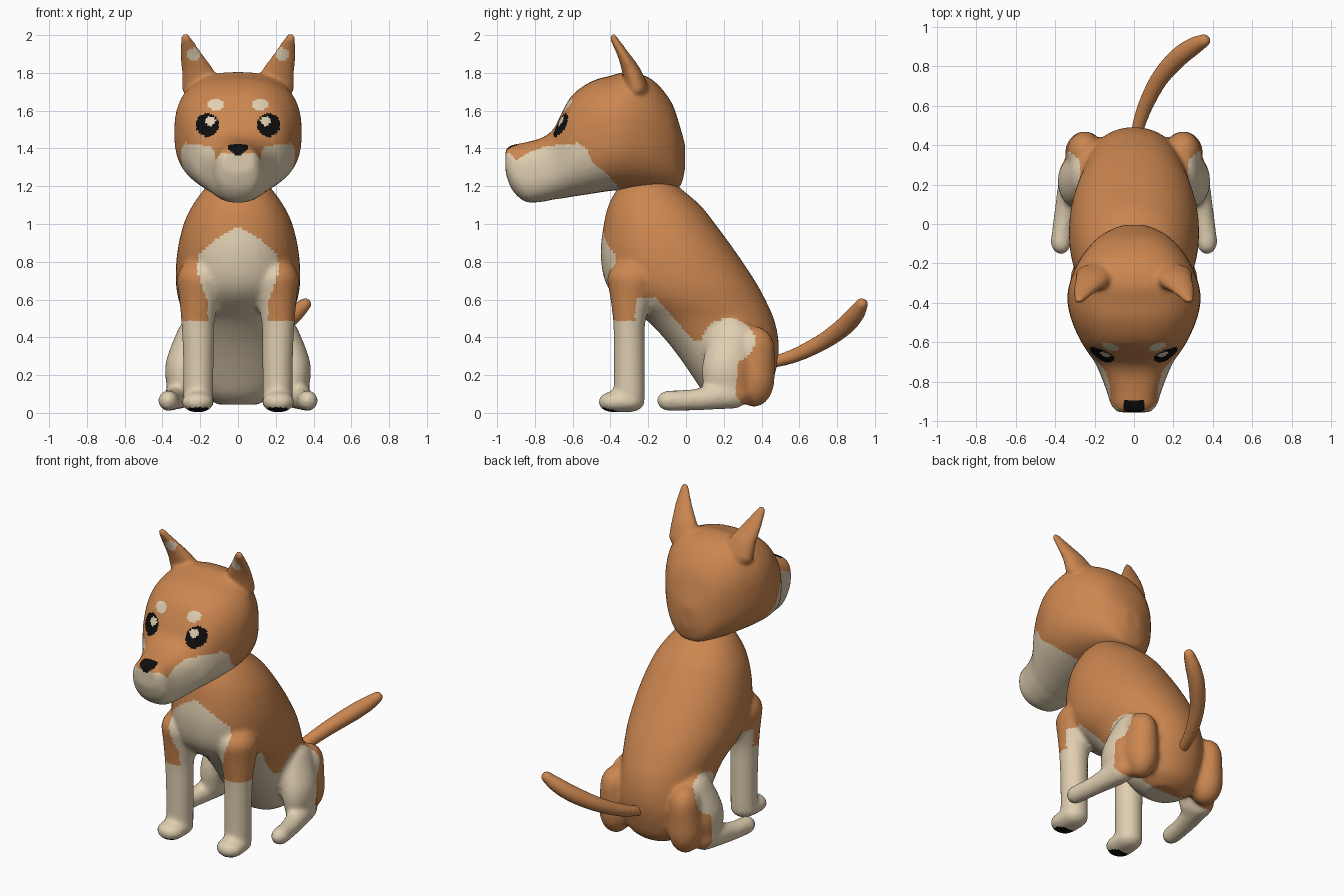
import bpy, bmesh, math
from mathutils import Vector

if "Cube" in bpy.data.objects:
    bpy.data.objects.remove(bpy.data.objects["Cube"])


def material(name, rgb):
    m = bpy.data.materials.new(name)
    m.diffuse_color = (*rgb, 1)
    m.use_nodes = True
    m.node_tree.nodes["Principled BSDF"].inputs["Base Color"].default_value = m.diffuse_color
    return m


MATS = [material("orange fur", (0.60, 0.24, 0.08)),
        material("cream fur", (0.74, 0.62, 0.44)),
        material("black", (0.004, 0.004, 0.004))]
ORANGE, CREAM, BLACK = 0, 1, 2


def spline(rows, steps):
    """Smoothly interpolated rows (Catmull-Rom)."""
    out = []
    for i in range(len(rows) - 1):
        quad = (rows[max(i - 1, 0)], rows[i], rows[i + 1], rows[min(i + 2, len(rows) - 1)])
        for s in range(steps):
            t = s / steps
            out.append([0.5 * (2 * b + (c - a) * t + (2 * a - 5 * b + 4 * c - d) * t * t
                               + (3 * b - a - 3 * c + d) * t ** 3) for a, b, c, d in zip(*quad)])
    return out + [list(rows[-1])]


def skin(bm, rings):
    """Closed surface through rings of points."""
    rings = [[bm.verts.new(p) for p in ring] for ring in rings]
    faces = [bm.faces.new(rings[0]), bm.faces.new(rings[-1])]
    for a, b in zip(rings, rings[1:]):
        for k in range(len(a)):
            j = (k + 1) % len(a)
            faces.append(bm.faces.new((a[k], a[j], b[j], b[k])))
    bmesh.ops.recalc_face_normals(bm, faces=faces)


def loft(bm, stations, axis, power, sides=40):
    """Rounded sections (position, low, high, half width) along y or z."""
    def curve(v):
        return math.copysign(abs(v) ** (2 / power), v)
    rings = []
    for t, lo, hi, hw in spline(stations, 4):
        ring = []
        for k in range(sides):
            a = 2 * math.pi * k / sides
            u = hw * curve(math.cos(a))
            v = (lo + hi) / 2 + (hi - lo) / 2 * curve(math.sin(a))
            ring.append((u, t, v) if axis == 'y' else (u, v, t))
        rings.append(ring)
    skin(bm, rings)


def limb(bm, rows, mirror=True, sides=20):
    """Round-ended tube through ellipsoids (x, y, z, rx, ry, rz)."""
    pts = spline(rows, 5)
    for s in ((1, -1) if mirror else (1,)):
        rings = []
        last = len(pts) - 1
        for i, (x, y, z, *r) in enumerate(pts):
            t = (Vector(pts[min(i + 1, last)][:3]) - Vector(pts[max(i - 1, 0)][:3])).normalized()
            u = t.cross(Vector((1, 0, 0))).normalized()
            w = t.cross(u)
            tilts = (-80, -60, -40, -20, 0) if i == 0 else (0, 20, 40, 60, 80) if i == last else (0,)
            for f in map(math.radians, tilts):
                ring = []
                for k in range(sides):
                    a = 2 * math.pi * k / sides
                    d = (u * math.cos(a) + w * math.sin(a)) * math.cos(f) + t * math.sin(f)
                    ring.append((s * (x + r[0] * d.x), y + r[1] * d.y, z + r[2] * d.z))
                rings.append(ring)
        skin(bm, rings)


def fuse(name, bm, rule, voxel, smooth):
    """Melt overlapping volumes into one skin and paint its faces by rule."""
    src = bpy.data.meshes.new(name)
    bm.to_mesh(src)
    bm.free()
    ob = bpy.data.objects.new(name, src)
    bpy.context.collection.objects.link(ob)
    r = ob.modifiers.new("skin", 'REMESH')
    r.mode = 'VOXEL'
    r.voxel_size = voxel
    s = ob.modifiers.new("soften", 'SMOOTH')
    s.factor, s.iterations = 0.5, smooth
    mesh = bpy.data.meshes.new_from_object(ob.evaluated_get(bpy.context.evaluated_depsgraph_get()))
    ob.modifiers.clear()
    ob.data = mesh
    mesh.materials.clear()
    for m in MATS:
        mesh.materials.append(m)
    index = []
    for p in mesh.polygons:
        x, y, z = p.center
        index.append(rule(abs(x), y, z, p.normal))
    mesh.polygons.foreach_set("material_index", index)
    mesh.polygons.foreach_set("use_smooth", [True] * len(index))
    mesh.update()


def piecewise(points, v):
    if v <= points[0][0]:
        return points[0][1]
    for (a, fa), (b, fb) in zip(points, points[1:]):
        if v <= b:
            return fa + (fb - fa) * (v - a) / (b - a)
    return points[-1][1]


def inside(u, v, cu, cv, ru, rv):
    return ((u - cu) / ru) ** 2 + ((v - cv) / rv) ** 2 < 1


# colour boundaries
CHEST = [(0.5, 0.16), (0.58, 0.16), (0.66, 0.19), (0.75, 0.215), (0.84, 0.21), (0.93, 0.1), (0.985, 0.0)]
THIGH = [(0.0, 0.32), (0.1, 0.265), (0.28, 0.275), (0.33, 0.33), (0.40, 0.36)]
MUZZLE = [(-0.93, 1.375), (-0.9, 1.335), (-0.85, 1.37), (-0.75, 1.41), (-0.57, 1.43),
          (-0.52, 1.39), (-0.5, 1.33), (-0.43, 1.28), (-0.34, 1.17), (-0.3, 1.0)]


def body_rule(x, y, z, n):
    if z < 0.03 and inside(x, y, 0.212, -0.40, 0.055, 0.052) and n.z < -0.3:
        return BLACK                                     # paw pad
    if y < -0.2 and z < 0.49:
        return CREAM                                     # front legs
    if y < -0.27 and z < 0.985 and x < piecewise(CHEST, z):
        return CREAM                                     # chest
    if -0.27 < y < 0.1 and z < min(0.61, 0.60 - 1.15 * (y + 0.15)):
        return CREAM                                     # belly
    if inside(y, z, 0.225, 0.38, 0.138, 0.12) and x > 0.2:
        return CREAM                                     # thigh top
    if z < 0.38 and y < piecewise(THIGH, z):
        return CREAM                                     # hind leg and underside
    return ORANGE


def head_rule(x, y, z, n):
    if y < -0.5:
        if inside(x, z, 0.146, 1.545, 0.027, 0.025):
            return CREAM                                 # eye highlight
        if inside(x, z, 0.163, 1.525, 0.06, 0.062):
            return BLACK                                 # eye
        if inside(x, z, 0.117, 1.632, 0.045, 0.029):
            return CREAM                                 # brow
    if y < -0.89 and z > 1.365 and x < min(0.052, 0.015 + 1.1 * (z - 1.365)):
        return BLACK                                     # nose
    if inside(x, z, 0.236, 1.9, 0.036, 0.033) and n.y < 0:
        return CREAM                                     # inner ear
    return CREAM if z < piecewise(MUZZLE, y) else ORANGE


# body: torso, front legs and hind legs
bm = bmesh.new()
loft(bm, [(1.24, -0.30, -0.08, 0.12), (1.19, -0.36, -0.03, 0.175), (1.1, -0.41, 0.075, 0.24),
          (1.0, -0.435, 0.155, 0.288), (0.85, -0.452, 0.265, 0.322), (0.7, -0.43, 0.365, 0.33),
          (0.6, -0.36, 0.42, 0.315), (0.5, -0.22, 0.465, 0.285), (0.4, -0.12, 0.488, 0.27),
          (0.3, -0.04, 0.49, 0.26), (0.2, 0.03, 0.47, 0.24), (0.1, 0.1, 0.435, 0.19),
          (0.045, 0.17, 0.37, 0.11)], 'z', 2.1)
limb(bm, [(0.21, -0.30, 0.08, 0.08, 0.083, 0.07), (0.21, -0.30, 0.3, 0.082, 0.083, 0.08),
          (0.212, -0.30, 0.5, 0.09, 0.088, 0.09), (0.20, -0.285, 0.7, 0.125, 0.135, 0.12)])
limb(bm, [(0.21, -0.30, 0.062, 0.083, 0.082, 0.06), (0.214, -0.385, 0.058, 0.086, 0.08, 0.056)])
limb(bm, [(0.24, 0.25, 0.39, 0.09, 0.13, 0.11), (0.29, 0.22, 0.24, 0.095, 0.135, 0.13),
          (0.30, 0.22, 0.15, 0.08, 0.13, 0.12)])
limb(bm, [(0.31, 0.24, 0.1, 0.07, 0.1, 0.08), (0.35, 0.05, 0.07, 0.055, 0.08, 0.057),
          (0.37, -0.09, 0.065, 0.053, 0.065, 0.055)])
limb(bm, [(0.25, 0.36, 0.34, 0.09, 0.11, 0.12), (0.25, 0.36, 0.18, 0.1, 0.11, 0.15)])
fuse("body", bm, body_rule, 0.015, 6)

# head: skull with muzzle, and ears
bm = bmesh.new()
loft(bm, [(-0.005, 1.29, 1.42, 0.05), (-0.03, 1.2, 1.51, 0.12), (-0.08, 1.185, 1.65, 0.195),
          (-0.18, 1.18, 1.765, 0.275), (-0.3, 1.18, 1.805, 0.327), (-0.4, 1.175, 1.785, 0.337),
          (-0.5, 1.16, 1.755, 0.313), (-0.6, 1.145, 1.685, 0.267), (-0.66, 1.135, 1.585, 0.228),
          (-0.70, 1.13, 1.505, 0.2), (-0.76, 1.118, 1.458, 0.172), (-0.85, 1.118, 1.432, 0.138),
          (-0.92, 1.18, 1.418, 0.115), (-0.955, 1.27, 1.395, 0.08)], 'y', 2.5)
limb(bm, [(0.19, -0.26, 1.72, 0.11, 0.06, 0.06), (0.215, -0.29, 1.81, 0.087, 0.05, 0.04),
          (0.25, -0.335, 1.9, 0.058, 0.03, 0.03), (0.277, -0.385, 1.985, 0.026, 0.018, 0.024)])
fuse("head", bm, head_rule, 0.012, 6)

# tail
bm = bmesh.new()
limb(bm, [(x, y, z, r, r, r) for x, y, z, r in (
    (0.01, 0.45, 0.265, 0.03), (0.05, 0.58, 0.305, 0.038), (0.125, 0.73, 0.38, 0.045),
    (0.22, 0.84, 0.46, 0.05), (0.30, 0.90, 0.525, 0.046), (0.355, 0.93, 0.575, 0.034))], mirror=False)
fuse("tail", bm, lambda *a: ORANGE, 0.012, 3)
